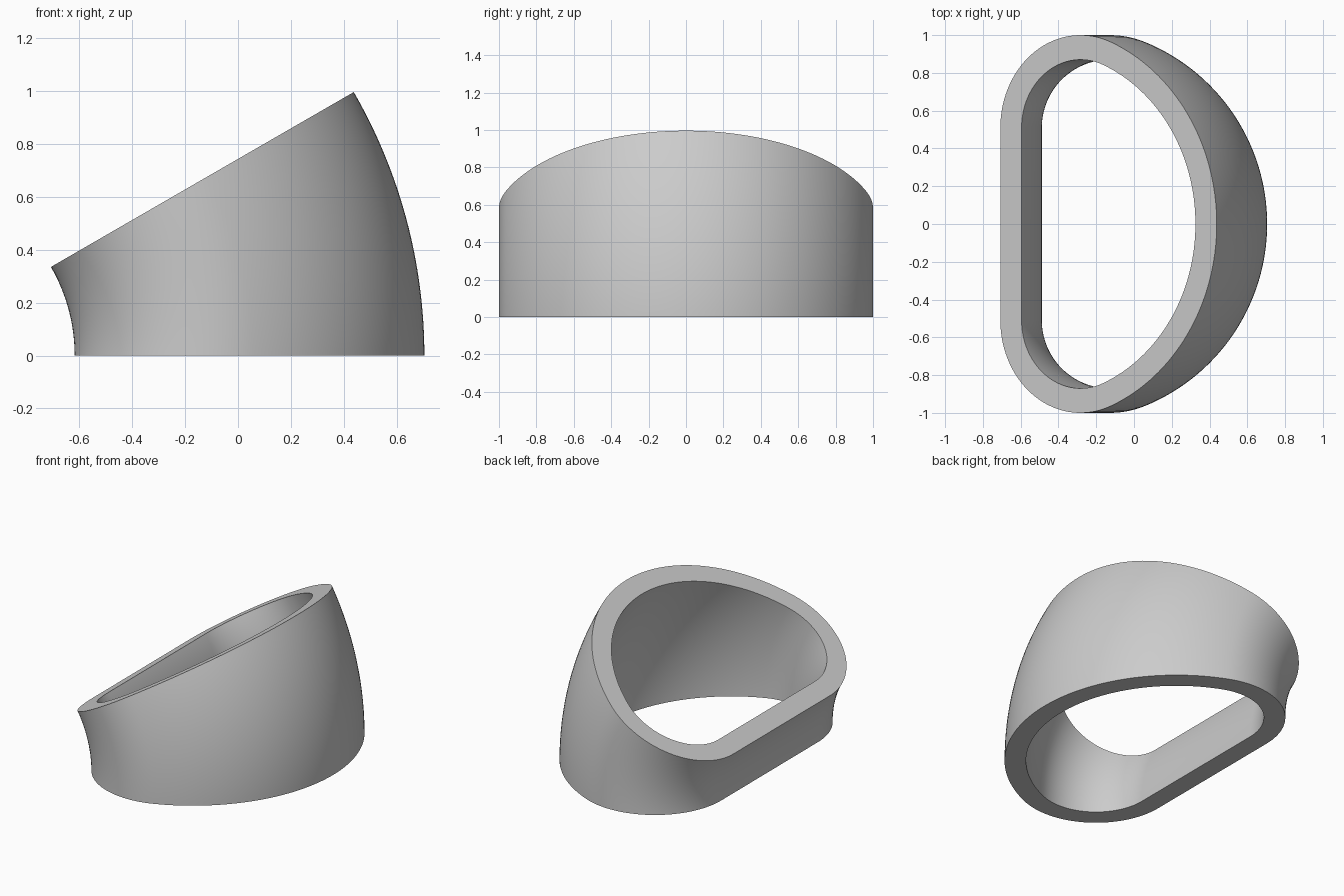
import bpy, bmesh
from math import atan2, cos, sin, pi, radians

cube = bpy.data.objects.get("Cube")
if cube:
    bpy.data.objects.remove(cube)

LEFT, RIGHT = -0.618, 0.705    # base extents along x
CORNER = 0.49                  # corner radius of the D profile
WALL = 0.13
PIVOT = -1.288                 # x of the bend axis
BEND = radians(30)
STEPS = 32


def arc(cx, cy, r, a0, a1, n):
    return [(cx + r * cos(a0 + (a1 - a0) * i / n),
             cy + r * sin(a0 + (a1 - a0) * i / n)) for i in range(n + 1)]


def d_profile(inset):
    """D outline: flat left side, round corners, large tangent arc."""
    cx, cy = LEFT + CORNER, 1 - CORNER
    d = RIGHT - cx
    big = (d * d + cy * cy - CORNER ** 2) / (2 * (d - CORNER))
    bx = RIGHT - big
    a = atan2(cy, cx - bx)
    bow = arc(bx, 0, big - inset, -a, a, 64)
    corner = arc(cx, cy, CORNER - inset, a, pi, 32)
    return bow + corner[1:] + [(x, -y) for x, y in reversed(corner[1:])]


# Bent D-shaped tube
bm = bmesh.new()


def bend_wall(profile):
    rings = []
    for s in range(STEPS + 1):
        t = BEND * s / STEPS
        rings.append([bm.verts.new((PIVOT + (x - PIVOT) * cos(t), y,
                                    (x - PIVOT) * sin(t))) for x, y in profile])
    for a, b in zip(rings, rings[1:]):
        bridge(a, b)
    return rings


def bridge(a, b):
    n = len(a)
    for i in range(n):
        j = (i + 1) % n
        bm.faces.new((a[i], a[j], b[j], b[i]))


outer = bend_wall(d_profile(0))
inner = bend_wall(d_profile(WALL))
for end in (0, -1):            # flat rims
    bridge(outer[end], inner[end])
bmesh.ops.recalc_face_normals(bm, faces=bm.faces)

mesh = bpy.data.meshes.new("bent_tube")
bm.to_mesh(mesh)
bm.free()
tube = bpy.data.objects.new("bent_tube", mesh)
bpy.context.collection.objects.link(tube)

# Plain grey
grey = bpy.data.materials.new("light_grey")
grey.use_nodes = True
colour = (0.6, 0.6, 0.6, 1)
grey.diffuse_color = colour
grey.node_tree.nodes["Principled BSDF"].inputs["Base Color"].default_value = colour
mesh.materials.append(grey)

bpy.ops.object.select_all(action="DESELECT")
tube.select_set(True)
bpy.context.view_layer.objects.active = tube
bpy.ops.object.shade_smooth_by_angle(angle=radians(30))
